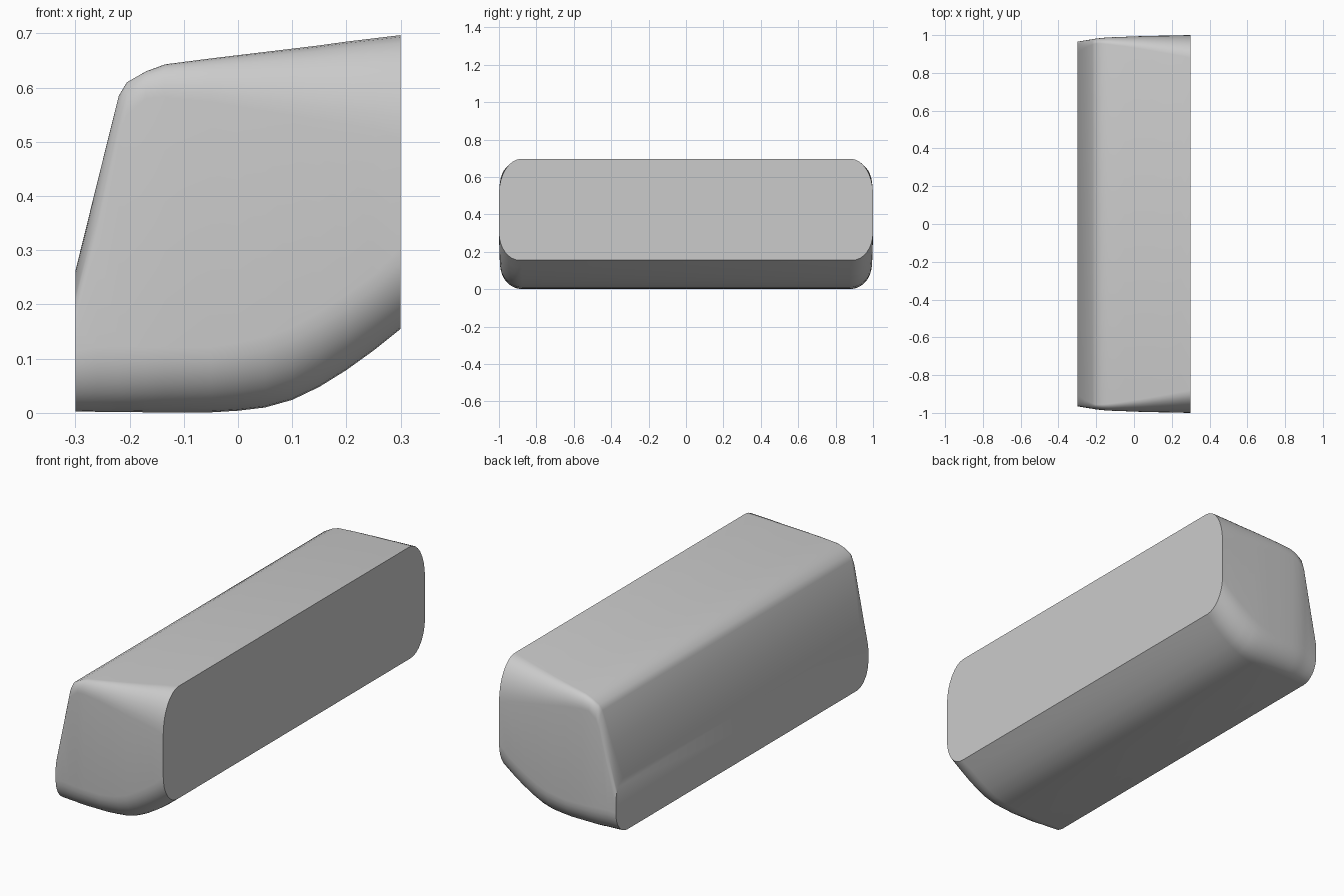
import bpy, bmesh
from math import sin, cos, pi

# Cross-sections along x: x, bottom z, top z, half width,
# top corner (ry, rz), bottom corner (ry, rz)
STATIONS = [
    (-0.300, 0.003, 0.262, 0.965, 0.060, 0.100, 0.090, 0.110),
    (-0.260, 0.002, 0.424, 0.972, 0.040, 0.100, 0.095, 0.120),
    (-0.220, 0.002, 0.585, 0.978, 0.028, 0.080, 0.100, 0.120),
    (-0.205, 0.002, 0.610, 0.981, 0.026, 0.060, 0.100, 0.120),
    (-0.170, 0.001, 0.630, 0.985, 0.030, 0.050, 0.105, 0.120),
    (-0.135, 0.001, 0.643, 0.988, 0.036, 0.060, 0.110, 0.120),
    (-0.050, 0.001, 0.654, 0.991, 0.050, 0.080, 0.115, 0.120),
    (0.000, 0.004, 0.660, 0.993, 0.060, 0.095, 0.120, 0.125),
    (0.050, 0.010, 0.666, 0.995, 0.070, 0.110, 0.120, 0.130),
    (0.100, 0.024, 0.672, 0.996, 0.080, 0.125, 0.120, 0.135),
    (0.150, 0.048, 0.678, 0.997, 0.090, 0.140, 0.120, 0.140),
    (0.200, 0.079, 0.685, 0.998, 0.100, 0.155, 0.120, 0.140),
    (0.250, 0.115, 0.691, 0.999, 0.110, 0.170, 0.120, 0.140),
    (0.300, 0.155, 0.697, 1.000, 0.120, 0.190, 0.110, 0.150),
]
STEPS = 8


def section(x, zb, zt, h, try_, trz, bry, brz):
    """Rounded rectangle in the y-z plane, mirrored across y."""
    half = []
    for i in range(STEPS + 1):
        a = pi / 2 * i / STEPS
        half.append((h - bry + bry * sin(a), zb + brz - brz * cos(a)))
    for i in range(STEPS + 1):
        a = pi / 2 * i / STEPS
        half.append((h - try_ + try_ * cos(a), zt - trz + trz * sin(a)))
    return [(x, y, z) for y, z in half] + [(x, -y, z) for y, z in reversed(half)]


# Body lofted through the sections, with flat caps at both ends
bm = bmesh.new()
rings = [[bm.verts.new(p) for p in section(*s)] for s in STATIONS]
for a, b in zip(rings, rings[1:]):
    n = len(a)
    for i in range(n):
        j = (i + 1) % n
        bm.faces.new((a[i], a[j], b[j], b[i]))
bm.faces.new(rings[0])
bm.faces.new(rings[-1])
bmesh.ops.recalc_face_normals(bm, faces=bm.faces)

mesh = bpy.data.meshes.new("rounded_body")
bm.to_mesh(mesh)
bm.free()
body = bpy.data.objects.new("rounded_body", mesh)
bpy.context.collection.objects.link(body)
bpy.context.view_layer.objects.active = body
body.select_set(True)
bpy.ops.object.shade_smooth_by_angle(angle=0.6)
